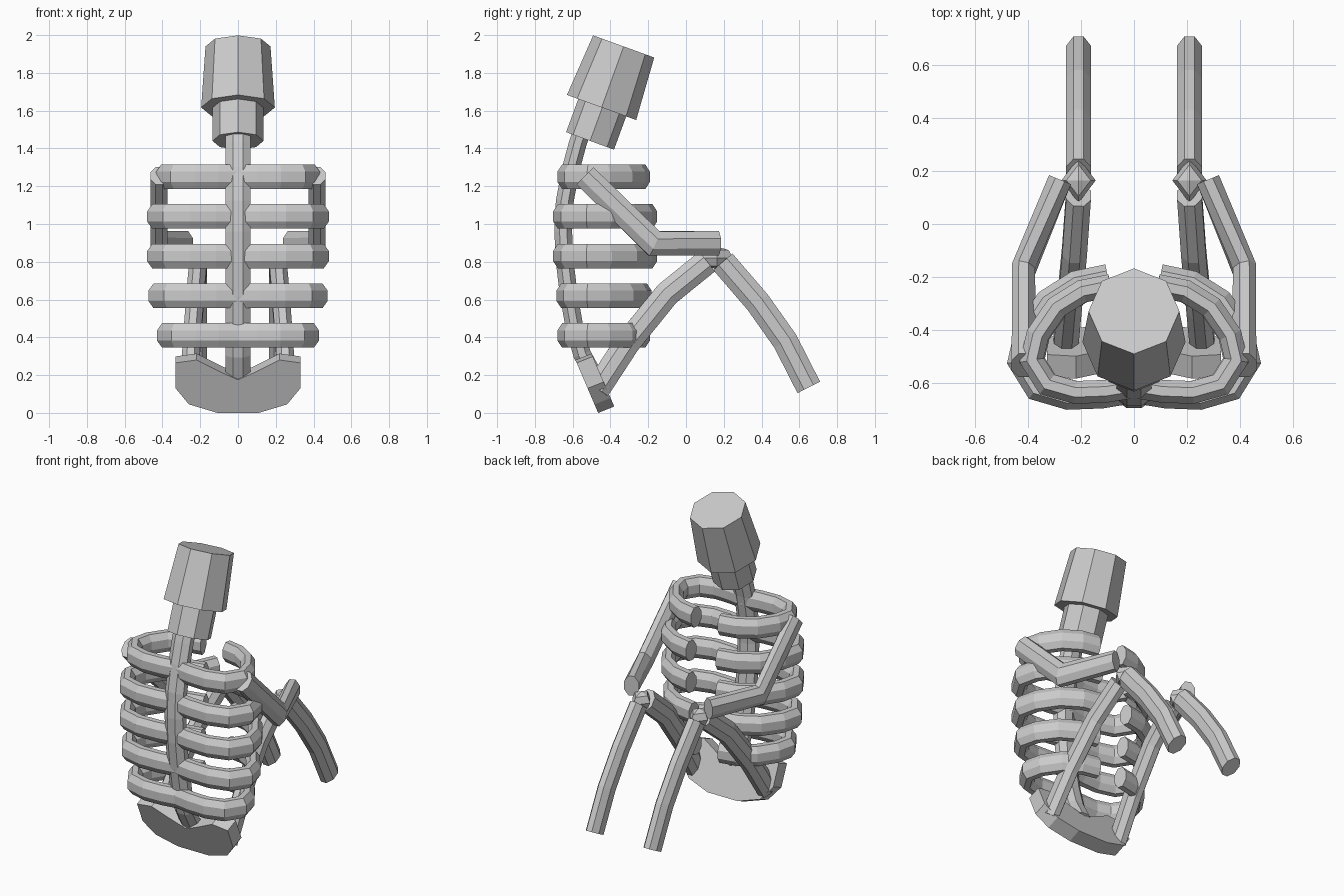
import bpy, bmesh
from math import cos, sin, pi
from mathutils import Vector, Matrix

if "Cube" in bpy.data.objects:
    bpy.data.objects.remove(bpy.data.objects["Cube"])


def make_object(name, bm, mirror=False):
    bmesh.ops.recalc_face_normals(bm, faces=bm.faces)
    me = bpy.data.meshes.new(name)
    bm.to_mesh(me)
    bm.free()
    ob = bpy.data.objects.new(name, me)
    bpy.context.collection.objects.link(ob)
    if mirror:
        mod = ob.modifiers.new("mirror", 'MIRROR')
        mod.use_mirror_merge = False
    return ob


def bone(name, pts, axis, r_axis, r_side, mirror=False, sides=8):
    """Sweep a flattened polygon section along a path with mitred bends."""
    pts = [Vector(p) for p in pts]
    axis = Vector(axis)
    k = cos(pi / sides)
    bm = bmesh.new()
    rings = []
    for i, p in enumerate(pts):
        a = (p - pts[max(i - 1, 0)]).normalized()
        b = (pts[min(i + 1, len(pts) - 1)] - p).normalized()
        t = (a + b).normalized()
        mitre = 1 / max(t.dot(b if b.length else a), 0.5)
        n = t.cross(axis).normalized()
        u = n.cross(t).normalized()
        ring = []
        for j in range(sides):
            w = 2 * pi * (j + 0.5) / sides
            ring.append(bm.verts.new(p + n * (cos(w) * r_side * mitre / k) + u * (sin(w) * r_axis / k)))
        rings.append(ring)
    for r, s in zip(rings, rings[1:]):
        for j in range(sides):
            m = (j + 1) % sides
            bm.faces.new((r[j], r[m], s[m], s[j]))
    bm.faces.new(rings[0])
    bm.faces.new(rings[-1])
    return make_object(name, bm, mirror)


def head_block(name, bottom, top, r1, r2):
    """Tapered octagonal block along a tilted axis."""
    bottom, top = Vector(bottom), Vector(top)
    d = top - bottom
    rot = Vector((0, 0, 1)).rotation_difference(d).to_matrix().to_4x4()
    bm = bmesh.new()
    bmesh.ops.create_cone(bm, cap_ends=True, segments=8, radius1=r1, radius2=r2, depth=d.length,
                          matrix=Matrix.Translation((bottom + top) / 2) @ rot)
    return make_object(name, bm)


X, Z = (1, 0, 0), (0, 0, 1)

# Skull and jaw
head_block("skull", (0, -0.447, 1.617), (0, -0.33, 1.94), 0.195, 0.172)
head_block("jaw", (0, -0.508, 1.44), (0, -0.42, 1.68), 0.135, 0.135)

# Spine
bone("spine", [(0, y, z) for y, z in [
    (-0.54, 1.53), (-0.575, 1.42), (-0.61, 1.29), (-0.642, 1.12), (-0.65, 0.96),
    (-0.642, 0.8), (-0.62, 0.62), (-0.59, 0.45), (-0.55, 0.31), (-0.49, 0.2)]],
    X, 0.066, 0.047)

# Ribs: one open C plan, scaled for each level
plan = [(0.1, -0.195), (0.22, -0.22), (0.33, -0.29), (0.41, -0.41), (0.435, -0.52),
        (0.37, -0.625), (0.25, -0.66), (0.12, -0.655), (0, -0.635)]
plan += [(-x, y) for x, y in reversed(plan[:-1])]
for i, (z, sx, sy) in enumerate([(1.25, 0.89, 0.87), (1.04, 1, 1), (0.83, 1, 1),
                                 (0.62, 0.985, 0.9), (0.41, 0.88, 0.87)]):
    yc = -0.427 - (1 - sy) * 0.06
    bone(f"rib_{i + 1}", [(x * sx, yc + (y + 0.427) * sy, z) for x, y in plan], Z, 0.065, 0.043)

# Pelvis: tilted plate
half = [(0.11, 0), (0.26, 0.045), (0.33, 0.13), (0.33, 0.265), (0.22, 0.28), (0.09, 0.215)]
outline = half + [(0, 0.175)] + [(-x, z) for x, z in reversed(half)]
bm = bmesh.new()
face = bm.faces.new([bm.verts.new((x, -0.465 - 0.43 * z, z)) for x, z in outline])
new = bmesh.ops.extrude_face_region(bm, geom=[face], use_keep_orig=True)["geom"]
bmesh.ops.translate(bm, vec=(0, 0.085, 0.034),
                    verts=[v for v in new if isinstance(v, bmesh.types.BMVert)])
make_object("pelvis", bm)

# Arms
bone("arm", [(0.418, -0.535, 1.255), (0.418, -0.17, 0.898), (0.28, 0.168, 0.898)],
     X, 0.045, 0.064, True)

# Legs
bone("thigh", [(0.26, -0.47, 0.125), (0.245, -0.31, 0.37), (0.225, -0.1, 0.63), (0.21, 0.11, 0.8)],
     X, 0.047, 0.067, True)
bone("shin", [(0.21, 0.195, 0.8), (0.21, 0.38, 0.585), (0.21, 0.525, 0.38), (0.21, 0.65, 0.135)],
     X, 0.047, 0.067, True)

# Kneecaps
bm = bmesh.new()
bmesh.ops.create_uvsphere(bm, u_segments=4, v_segments=4, radius=1,
                          matrix=Matrix.Translation((0.21, 0.165, 0.82)) @ Matrix.Diagonal((0.065, 0.085, 0.06, 1)))
make_object("kneecap", bm, True)
